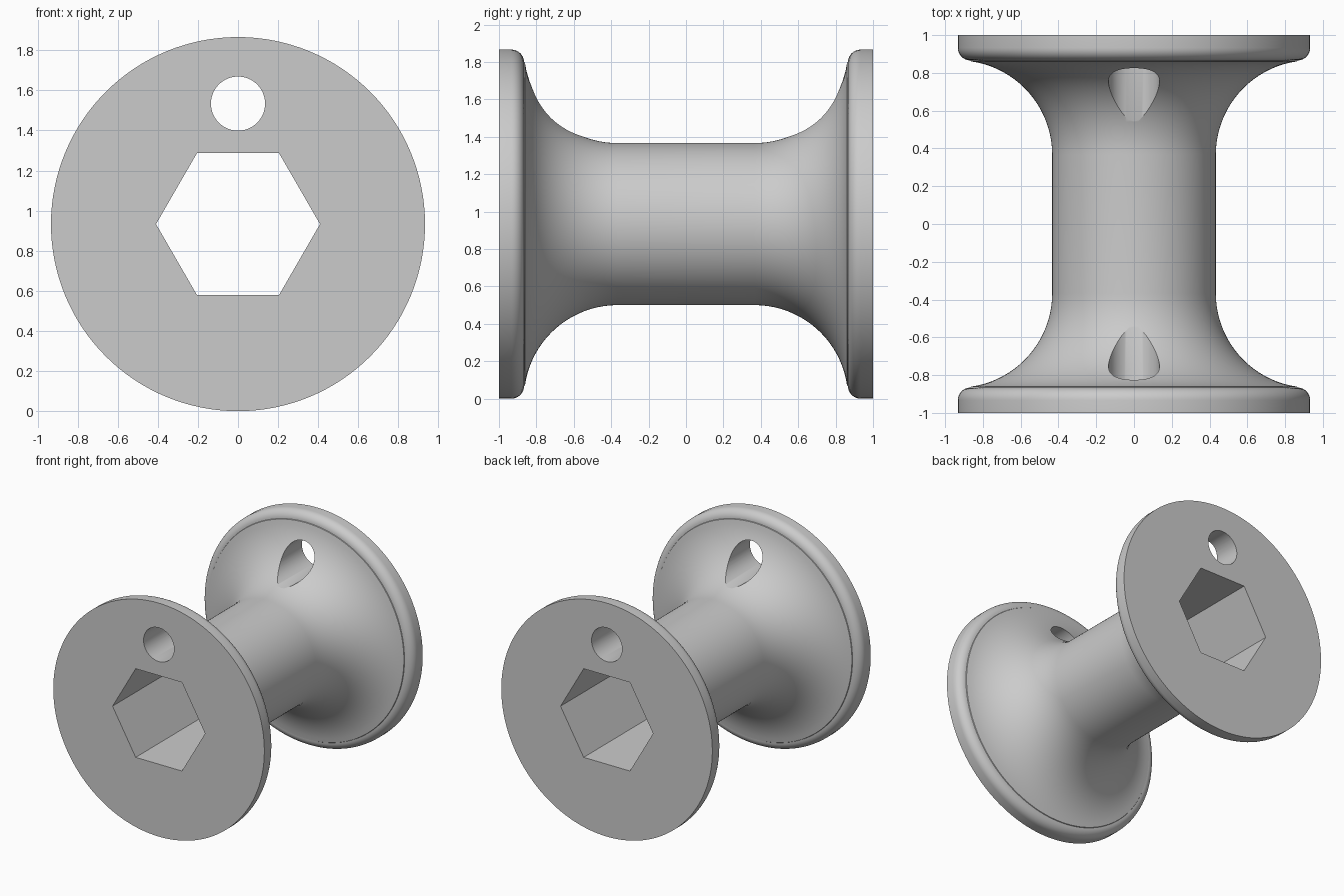
import bpy, bmesh
from math import pi, sin, cos, radians
from mathutils import Vector, Matrix

cube = bpy.data.objects.get("Cube")
if cube:
    bpy.data.objects.remove(cube, do_unlink=True)

FLANGE_R, BARREL_R = 0.933, 0.433
FILLET, EDGE = 0.5, 0.067
CENTRE_Z = FLANGE_R

grey = bpy.data.materials.new("light_grey")
grey.use_nodes = True
colour = (0.6, 0.6, 0.6, 1)
grey.diffuse_color = colour
grey.node_tree.nodes["Principled BSDF"].inputs["Base Color"].default_value = colour


def add_object(name, bm):
    bmesh.ops.recalc_face_normals(bm, faces=bm.faces)
    mesh = bpy.data.meshes.new(name)
    bm.to_mesh(mesh)
    bm.free()
    mesh.materials.append(grey)
    obj = bpy.data.objects.new(name, mesh)
    bpy.context.collection.objects.link(obj)
    return obj


def arc(y, r, radius, start, end, steps):
    """Points (y, r) along an arc, angles in degrees."""
    angles = [radians(start + (end - start) * i / steps) for i in range(steps + 1)]
    return [(y + radius * cos(a), r + radius * sin(a)) for a in angles]


def prism(name, sides, radius, z):
    """Long prism along y, used as a cutter."""
    bm = bmesh.new()
    ring = [bm.verts.new((radius * cos(2 * pi * i / sides), -1.5,
                          z + radius * sin(2 * pi * i / sides))) for i in range(sides)]
    face = bm.faces.new(ring)
    result = bmesh.ops.extrude_face_region(bm, geom=[face])
    moved = [v for v in result["geom"] if isinstance(v, bmesh.types.BMVert)]
    bmesh.ops.translate(bm, verts=moved, vec=(0, 3, 0))
    return add_object(name, bm)


# Spool body: concave fillet, rounded rim and flat end, mirrored and lathed
fillet_y = 1 - 2 * EDGE - FILLET
half = arc(fillet_y, FLANGE_R, FILLET, -90, -8, 20)
half += arc(1 - EDGE, FLANGE_R - EDGE, EDGE, 180, 90, 8)
half += [(1, FLANGE_R), (1, 0)]
profile = [(-y, r) for y, r in reversed(half)] + half

bm = bmesh.new()
verts = [bm.verts.new((0, y, CENTRE_Z + r)) for y, r in profile]
edges = [bm.edges.new(pair) for pair in zip(verts, verts[1:])]
bmesh.ops.spin(bm, geom=verts + edges, cent=(0, 0, CENTRE_Z), axis=(0, 1, 0),
               angle=2 * pi, steps=128, use_merge=True)
bmesh.ops.remove_doubles(bm, verts=bm.verts, dist=0.0001)
bmesh.ops.dissolve_limit(bm, angle_limit=0.0005, verts=[v for v in bm.verts if abs(v.co.y) > 0.9999],
                         edges=[e for e in bm.edges if all(abs(v.co.y) > 0.9999 for v in e.verts)])
spool = add_object("spool_body", bm)

# Hexagonal bore and round thread hole, cut straight through
cutters = [prism("hex_bore_cutter", 6, 0.409, CENTRE_Z),
           prism("thread_hole_cutter", 64, 0.135, 1.534)]
bpy.context.view_layer.objects.active = spool
for cutter in cutters:
    cutter.hide_render = True
    cut = spool.modifiers.new(cutter.name, "BOOLEAN")
    cut.operation = "DIFFERENCE"
    cut.solver = "EXACT"
    cut.object = cutter
    bpy.ops.object.modifier_apply(modifier=cut.name)
for cutter in cutters:
    bpy.data.objects.remove(cutter, do_unlink=True)

# Smooth curves, crisp edges
bpy.ops.object.select_all(action="DESELECT")
spool.select_set(True)
bpy.ops.object.shade_smooth_by_angle(angle=radians(30))
